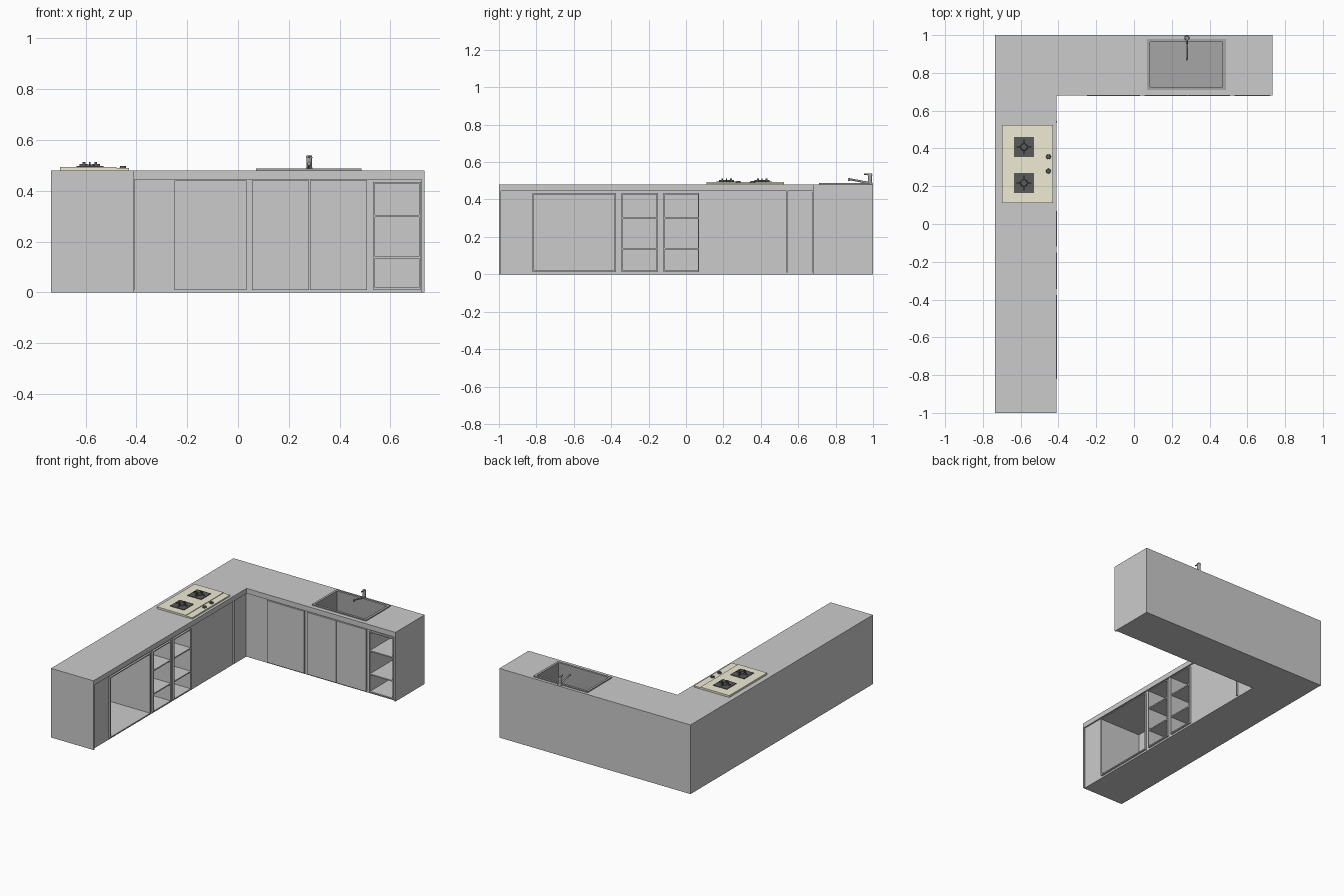
import bpy, bmesh, math
from mathutils import Vector

if "Cube" in bpy.data.objects:
    bpy.data.objects.remove(bpy.data.objects["Cube"])


def material(name, rgb):
    m = bpy.data.materials.new(name)
    m.diffuse_color = (*rgb, 1)
    m.use_nodes = True
    m.node_tree.nodes["Principled BSDF"].inputs["Base Color"].default_value = m.diffuse_color
    return m


CREAM = material("cream", (0.86, 0.83, 0.66))
DARK = material("dark_iron", (0.1, 0.1, 0.1))
STEEL = material("steel", (0.38, 0.38, 0.38))


def finish(name, bm, mat=None):
    bmesh.ops.recalc_face_normals(bm, faces=bm.faces)
    me = bpy.data.meshes.new(name)
    bm.to_mesh(me)
    bm.free()
    if mat:
        me.materials.append(mat)
    ob = bpy.data.objects.new(name, me)
    bpy.context.collection.objects.link(ob)
    return ob


def box(name, x, y, z, mat=None):
    bm = bmesh.new()
    bmesh.ops.create_cube(bm, size=1)
    for v in bm.verts:
        v.co = [(r[0] + r[1]) / 2 + c * (r[1] - r[0]) for c, r in zip(v.co, (x, y, z))]
    return finish(name, bm, mat)


def prism(name, pts, z0, z1):
    bm = bmesh.new()
    face = bm.faces.new([bm.verts.new((x, y, z0)) for x, y in pts])
    ext = bmesh.ops.extrude_face_region(bm, geom=[face])
    for v in ext["geom"]:
        if isinstance(v, bmesh.types.BMVert):
            v.co.z = z1
    return finish(name, bm)


def rod(name, a, b, r1, r2, mat, n=20):
    a, b = Vector(a), Vector(b)
    bm = bmesh.new()
    bmesh.ops.create_cone(bm, cap_ends=True, segments=n, radius1=r1, radius2=r2, depth=(b - a).length)
    ob = finish(name, bm, mat)
    ob.data.transform((b - a).to_track_quat("Z", "Y").to_matrix().to_4x4())
    ob.location = (a + b) / 2
    for p in ob.data.polygons:
        p.use_smooth = len(p.vertices) == 4
    return ob


def cut(ob, cutters):
    for c in cutters:
        mod = ob.modifiers.new("cut", "BOOLEAN")
        mod.operation, mod.solver, mod.object = "DIFFERENCE", "EXACT", c
    bpy.context.view_layer.update()
    me = bpy.data.meshes.new_from_object(ob.evaluated_get(bpy.context.evaluated_depsgraph_get()))
    ob.modifiers.clear()
    ob.data = me


XL, XI, XR, YI, TOP = -0.735, -0.41, 0.733, 0.68, 0.48
REC, OUT, LIP = 0.01, 0.003, 0.445

# L-shaped cabinet block with worktop
cabinet = prism("cabinet", [(XL, -1), (XI, -1), (XI, YI), (XR, YI), (XR, 1), (XL, 1)], 0, TOP)
cutters = [
    box("recess_left_run", (XI - REC, XI + 0.1), (-0.99, YI + REC), (-0.1, LIP)),
    box("recess_back_run", (XI - REC, XR - 0.01), (YI - 0.1, YI + REC), (-0.1, LIP)),
    box("sink_hole", (0.08, 0.475), (0.72, 0.97), (0.29, 0.6)),
]

# Open shelf units: frame fronts, niches and shelves
T = 0.007
left_units = [("large_niche", -0.82, -0.375, ()),
              ("narrow_shelves_a", -0.345, -0.15, (0.3, 0.138)),
              ("narrow_shelves_b", -0.12, 0.07, (0.3, 0.138))]
for name, a, b, shelves in left_units:
    frame = box(name + "_frame", (XI - REC, XI + OUT), (a, b), (0.012, 0.435))
    niche = box(name + "_cutter", (XL + 0.012, XI + 0.1), (a + T, b - T), (0.02, 0.428))
    cut(frame, [niche])
    cutters.append(niche)
    for z in shelves:
        box(name + "_shelf", (XL + 0.012, XI + OUT), (a + T, b - T), (z - 0.004, z + 0.004))

frame = box("end_shelves_frame", (0.532, 0.72), (YI - OUT, YI + REC), (0.012, 0.435))
niche = box("end_shelves_cutter", (0.539, 0.713), (YI - 0.1, 0.988), (0.02, 0.428))
cut(frame, [niche])
cutters.append(niche)
for z in (0.3, 0.138):
    box("end_shelf", (0.539, 0.713), (YI - OUT, 0.988), (z - 0.004, z + 0.004))
cut(cabinet, cutters)
for c in cutters:
    bpy.data.objects.remove(c)

# Doors of the back run and the filler strip of the left run
for a, b in ((-0.25, 0.033), (0.055, 0.28), (0.284, 0.508)):
    box("door", (a, b), (YI - OUT, YI + REC), (0.01, 0.44))
box("filler_strip", (XI - REC, XI + OUT), (0.537, 0.545), (0.01, 0.445))

# Sink with raised rim
basin = box("sink_basin", (0.08, 0.475), (0.72, 0.97), (0.29, 0.482), STEEL)
rim = box("sink_rim", (0.07, 0.486), (0.71, 0.98), (0.478, 0.487), STEEL)
hollow = box("sink_cutter", (0.086, 0.469), (0.726, 0.964), (0.3, 0.6))
cut(basin, [hollow])
cut(rim, [hollow])
bpy.data.objects.remove(hollow)

# Tap
FX = 0.28
rod("tap_base", (FX, 0.984, 0.478), (FX, 0.984, 0.492), 0.014, 0.012, STEEL)
rod("tap_body", (FX, 0.984, 0.49), (FX, 0.984, 0.53), 0.011, 0.011, STEEL)
rod("tap_cap", (FX, 0.984, 0.529), (FX, 0.984, 0.538), 0.013, 0.011, STEEL)
rod("tap_lever", (FX, 0.984, 0.534), (FX, 0.952, 0.536), 0.006, 0.004, STEEL, 12)
rod("tap_spout", (FX, 0.98, 0.488), (FX, 0.868, 0.51), 0.006, 0.005, STEEL, 12)
rod("tap_nozzle", (FX, 0.871, 0.511), (FX, 0.871, 0.5), 0.006, 0.006, STEEL, 12)

# Hob plate and control strip
box("hob_plate", (-0.7, -0.478), (0.11, 0.525), (0.478, 0.493), CREAM)
box("hob_controls", (-0.479, -0.428), (0.11, 0.525), (0.478, 0.489), CREAM)
for y in (0.28, 0.356):
    rod("knob", (-0.453, y, 0.488), (-0.453, y, 0.498), 0.013, 0.011, DARK)

# Burners with trivet arms
for y in (0.217, 0.407):
    x = -0.583
    box("burner_tray", (x - 0.053, x + 0.053), (y - 0.053, y + 0.053), (0.49, 0.497), DARK)
    rod("burner_cap", (x, y, 0.496), (x, y, 0.504), 0.02, 0.016, DARK)
    for k in range(4):
        arm = box("trivet_arm", (0.01, 0.04), (-0.003, 0.003), (0.496, 0.505), DARK)
        tip = box("trivet_tip", (0.018, 0.028), (-0.003, 0.003), (0.504, 0.513), DARK)
        for ob in (arm, tip):
            ob.location = (x, y, 0)
            ob.rotation_euler.z = k * math.pi / 2
